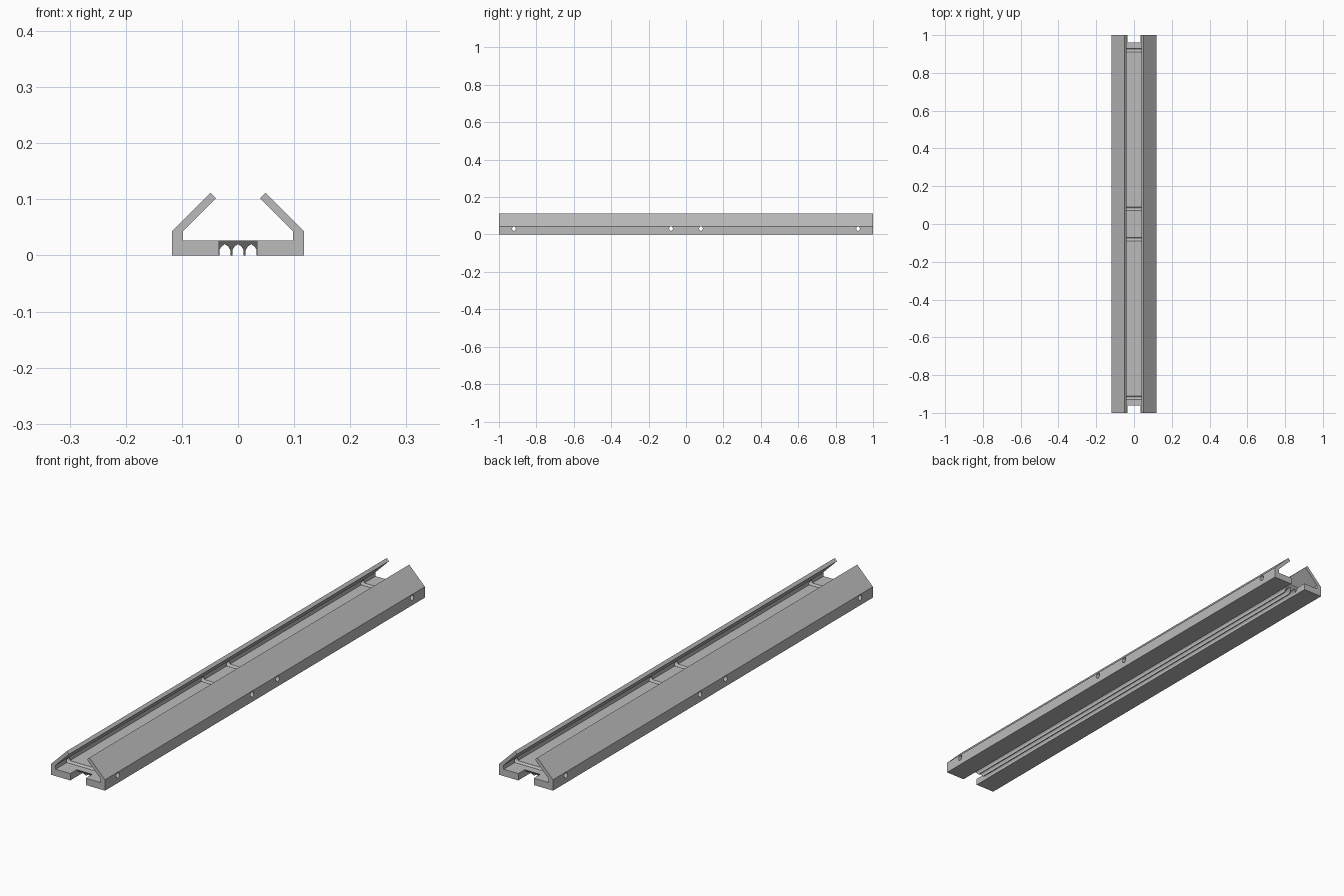
import bpy, bmesh, math
from mathutils import Vector

if "Cube" in bpy.data.objects:
    bpy.data.objects.remove(bpy.data.objects["Cube"])

grey = bpy.data.materials.new("light_grey")
grey.use_nodes = True
colour = (0.5, 0.5, 0.5, 1)
grey.diffuse_color = colour
grey.node_tree.nodes["Principled BSDF"].inputs["Base Color"].default_value = colour


def prism(name, outline, axis, half):
    """Extrude an outline of 3D points symmetrically along an axis."""
    step = Vector(axis) * half
    bm = bmesh.new()
    face = bm.faces.new([bm.verts.new(Vector(p) - step) for p in outline])
    grown = bmesh.ops.extrude_face_region(bm, geom=[face])["geom"]
    bmesh.ops.translate(bm, vec=step * 2,
                        verts=[v for v in grown if isinstance(v, bmesh.types.BMVert)])
    bmesh.ops.recalc_face_normals(bm, faces=bm.faces)
    mesh = bpy.data.meshes.new(name)
    bm.to_mesh(mesh)
    bm.free()
    obj = bpy.data.objects.new(name, mesh)
    bpy.context.collection.objects.link(obj)
    obj.data.materials.append(grey)
    return obj


# Channel with upright walls and arms leaning inwards
right = [(0.118, 0), (0.118, 0.043), (0.049, 0.112), (0.039, 0.102),
         (0.098, 0.043), (0.098, 0.027)]
section = right + [(-x, z) for x, z in reversed(right)]
rail = prism("rail", [(x, 0, z) for x, z in section], (0, 1, 0), 1)
cutters = []

# Open notches at both ends, undercut towards the bottom
for s in (-1, 1):
    notch = [(0.93, -0.003), (1.1, -0.003), (1.1, 0.04), (0.973, 0.04)]
    cutters.append(prism("notch_cutter", [(0, s * y, z) for y, z in notch],
                         (1, 0, 0), 0.034))

# Three pointed grooves along the underside
arch = [(1, -0.01), (1, 0.01), (0.6, 0.016), (0, 0.02),
        (-0.6, 0.016), (-1, 0.01), (-1, -0.01)]
for cx in (-0.0235, 0, 0.0235):
    cutters.append(prism("groove_cutter", [(cx + 0.0097 * u, 0, z) for u, z in arch],
                         (0, 1, 0), 0.985))

# Cross holes through the walls, grazing the floor
for cy in (-0.92, -0.08, 0.08, 0.92):
    ring = [i * math.tau / 16 for i in range(16)]
    oval = [(0, cy + 0.01 * math.cos(a), 0.031 + 0.0115 * math.sin(a)) for a in ring]
    cutters.append(prism("hole_cutter", oval, (1, 0, 0), 0.2))

# Apply the cuts, then remove the helpers
for cutter in cutters:
    mod = rail.modifiers.new("cut", "BOOLEAN")
    mod.operation = "DIFFERENCE"
    mod.solver = "EXACT"
    mod.object = cutter
    cutter.hide_render = True
bpy.context.view_layer.objects.active = rail
rail.select_set(True)
for mod in list(rail.modifiers):
    bpy.ops.object.modifier_apply(modifier=mod.name)
for cutter in cutters:
    bpy.data.objects.remove(cutter)
